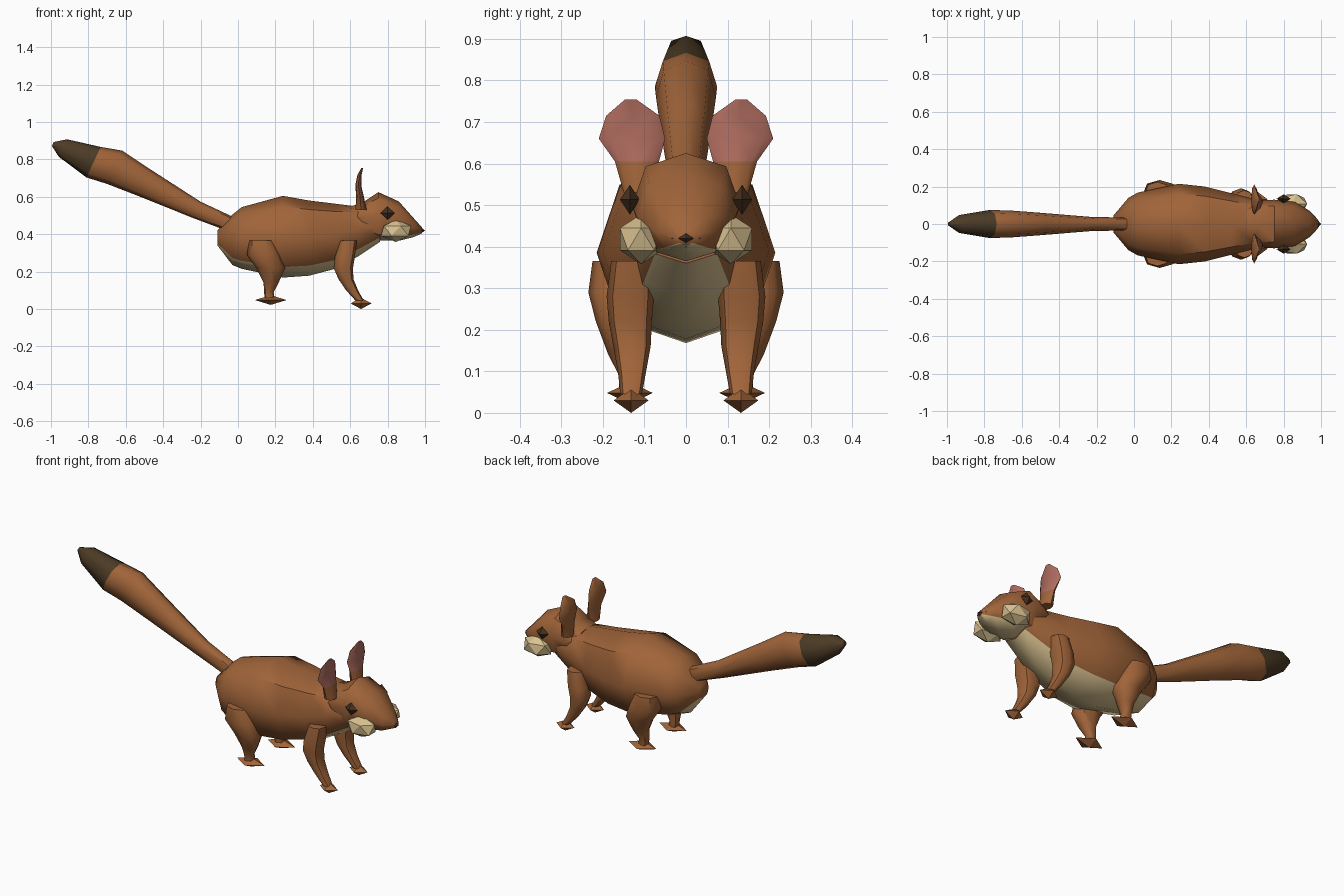
import bpy, bmesh
from math import cos, sin, pi, copysign
from mathutils import Vector, Matrix

if "Cube" in bpy.data.objects:
    bpy.data.objects.remove(bpy.data.objects["Cube"], do_unlink=True)


def material(name, rgb):
    m = bpy.data.materials.new(name)
    m.use_nodes = True
    m.diffuse_color = (*rgb, 1)
    m.node_tree.nodes["Principled BSDF"].inputs["Base Color"].default_value = (*rgb, 1)
    return m


FUR = material("brown fur", (0.35, 0.127, 0.041))
CREAM = material("cream fur", (0.70, 0.54, 0.28))
PINK = material("ear pink", (0.43, 0.15, 0.114))
TIP = material("dark tail fur", (0.073, 0.044, 0.019))
DARK = material("eye brown", (0.062, 0.03, 0.014))
SIDES = 8


def finish(name, bm, mats, mirror=False, smooth=None):
    bmesh.ops.recalc_face_normals(bm, faces=bm.faces)
    mesh = bpy.data.meshes.new(name)
    bm.to_mesh(mesh)
    bm.free()
    for m in mats:
        mesh.materials.append(m)
    ob = bpy.data.objects.new(name, mesh)
    bpy.context.collection.objects.link(ob)
    if smooth:
        bpy.ops.object.select_all(action='DESELECT')
        ob.select_set(True)
        bpy.context.view_layer.objects.active = ob
        bpy.ops.object.shade_smooth_by_angle(angle=smooth)
    if mirror:
        mod = ob.modifiers.new("Mirror", 'MIRROR')
        mod.use_axis = (False, True, False)
        mod.use_mirror_merge = False
    return ob


def loft(name, rings, mats, rule=lambda i, j: 0, mirror=False):
    """Skin eight-sided rings given as (centre, side, up, down) vectors."""
    bm = bmesh.new()
    loops = []
    for centre, side, up, down in rings:
        loop = []
        for k in range(SIDES):
            a = 2 * pi * k / SIDES
            c, s = (copysign(abs(t) ** 0.85, t) for t in (cos(a), sin(a)))
            loop.append(bm.verts.new(centre + side * c + (up * s if s > 0 else down * -s)))
        loops.append(loop)
    for i in range(len(loops) - 1):
        for j in range(SIDES):
            k = (j + 1) % SIDES
            f = bm.faces.new((loops[i][j], loops[i][k], loops[i + 1][k], loops[i + 1][j]))
            f.material_index = rule(i, j)
    bm.faces.new(loops[0]).material_index = rule(0, 0)
    bm.faces.new(loops[-1]).material_index = rule(len(loops) - 1, 0)
    return finish(name, bm, mats, mirror, smooth=0.9)


def trunk_ring(x, top, mid, bottom, width):
    return (Vector((x, 0, mid)), Vector((0, width, 0)),
            Vector((0, 0, top - mid)), Vector((0, 0, bottom - mid)))


def flat_ring(x, y, z, rx, ry):
    return (Vector((x, y, z)), Vector((0, ry, 0)), Vector((rx, 0, 0)), Vector((-rx, 0, 0)))


def gem(name, centre, size, mat, mirror=True, round_=False):
    """Faceted diamond, or a coarse ball when round_ is set."""
    bm = bmesh.new()
    if round_:
        bmesh.ops.create_icosphere(bm, subdivisions=1, radius=1)
    else:
        bmesh.ops.create_uvsphere(bm, u_segments=4, v_segments=2, radius=1)
    bm.transform(Matrix.Translation(centre) @ Matrix.Diagonal((*size, 1)))
    return finish(name, bm, [mat], mirror)


def underside(i, j):
    return 1 if j in (5, 6) else 0


# Body with pale belly
loft("body", [trunk_ring(*r) for r in (
    (-0.11, 0.42, 0.38, 0.34, 0.045),
    (-0.03, 0.505, 0.38, 0.235, 0.14),
    (0.02, 0.545, 0.38, 0.215, 0.168),
    (0.24, 0.605, 0.385, 0.168, 0.215),
    (0.38, 0.58, 0.39, 0.178, 0.20),
    (0.52, 0.563, 0.40, 0.215, 0.165),
    (0.64, 0.548, 0.43, 0.28, 0.135),
    (0.76, 0.53, 0.45, 0.36, 0.10))], [FUR, CREAM], underside)

# Head with pale chin
loft("head", [trunk_ring(*r) for r in (
    (0.605, 0.55, 0.50, 0.46, 0.09),
    (0.66, 0.565, 0.49, 0.40, 0.125),
    (0.75, 0.625, 0.50, 0.365, 0.13),
    (0.86, 0.575, 0.47, 0.365, 0.118),
    (0.94, 0.485, 0.435, 0.385, 0.07),
    (0.985, 0.435, 0.42, 0.405, 0.022))], [FUR, CREAM], underside)

# Tail: rings square to its rising path, dark at the end
tail = [(-0.03, 0.45, 0.035, 0.04), (-0.22, 0.53, 0.037, 0.048),
        (-0.50, 0.675, 0.06, 0.078), (-0.66, 0.758, 0.072, 0.098),
        (-0.772, 0.785, 0.075, 0.09), (-0.935, 0.86, 0.048, 0.052),
        (-0.99, 0.882, 0.01, 0.012)]
axis = Vector((0.42, 0, 0.90)).normalized()
rings = [(Vector((x, 0, z)), Vector((0, w, 0)), axis * h, axis * -h) for x, z, w, h in tail]
loft("tail", rings, [FUR, TIP], lambda i, j: int(i >= 4))

# Legs
loft("hind_legs", [flat_ring(*r) for r in (
    (0.125, 0.165, 0.365, 0.065, 0.06),
    (0.137, 0.16, 0.29, 0.09, 0.075),
    (0.175, 0.155, 0.22, 0.078, 0.062),
    (0.177, 0.145, 0.14, 0.04, 0.042),
    (0.165, 0.135, 0.09, 0.026, 0.026),
    (0.17, 0.135, 0.05, 0.026, 0.026))], [FUR], mirror=True)
loft("front_legs", [flat_ring(*r) for r in (
    (0.59, 0.13, 0.365, 0.045, 0.05),
    (0.572, 0.134, 0.28, 0.053, 0.057),
    (0.563, 0.134, 0.22, 0.052, 0.052),
    (0.577, 0.13, 0.16, 0.04, 0.045),
    (0.61, 0.13, 0.10, 0.032, 0.034),
    (0.65, 0.132, 0.045, 0.022, 0.026))], [FUR], mirror=True)
gem("hind_feet", (0.175, 0.135, 0.048), (0.085, 0.055, 0.026), FUR)
gem("front_feet", (0.658, 0.132, 0.03), (0.056, 0.042, 0.03), FUR)

# Ears: thin leaves, pink on the face side
loft("ears", [flat_ring(*r) for r in (
    (0.658, 0.115, 0.53, 0.03, 0.035),
    (0.652, 0.118, 0.605, 0.02, 0.053),
    (0.643, 0.13, 0.66, 0.016, 0.08),
    (0.649, 0.128, 0.715, 0.011, 0.064),
    (0.664, 0.133, 0.754, 0.005, 0.014))], [FUR, PINK],
    lambda i, j: int(i >= 1 and j < 4), mirror=True)

# Face details
gem("cheeks", (0.845, 0.108, 0.418), (0.09, 0.06, 0.06), CREAM, round_=True)
gem("eyes", (0.80, 0.135, 0.513), (0.038, 0.024, 0.036), DARK)
gem("nose", (0.972, 0, 0.42), (0.028, 0.035, 0.022), DARK, mirror=False)
